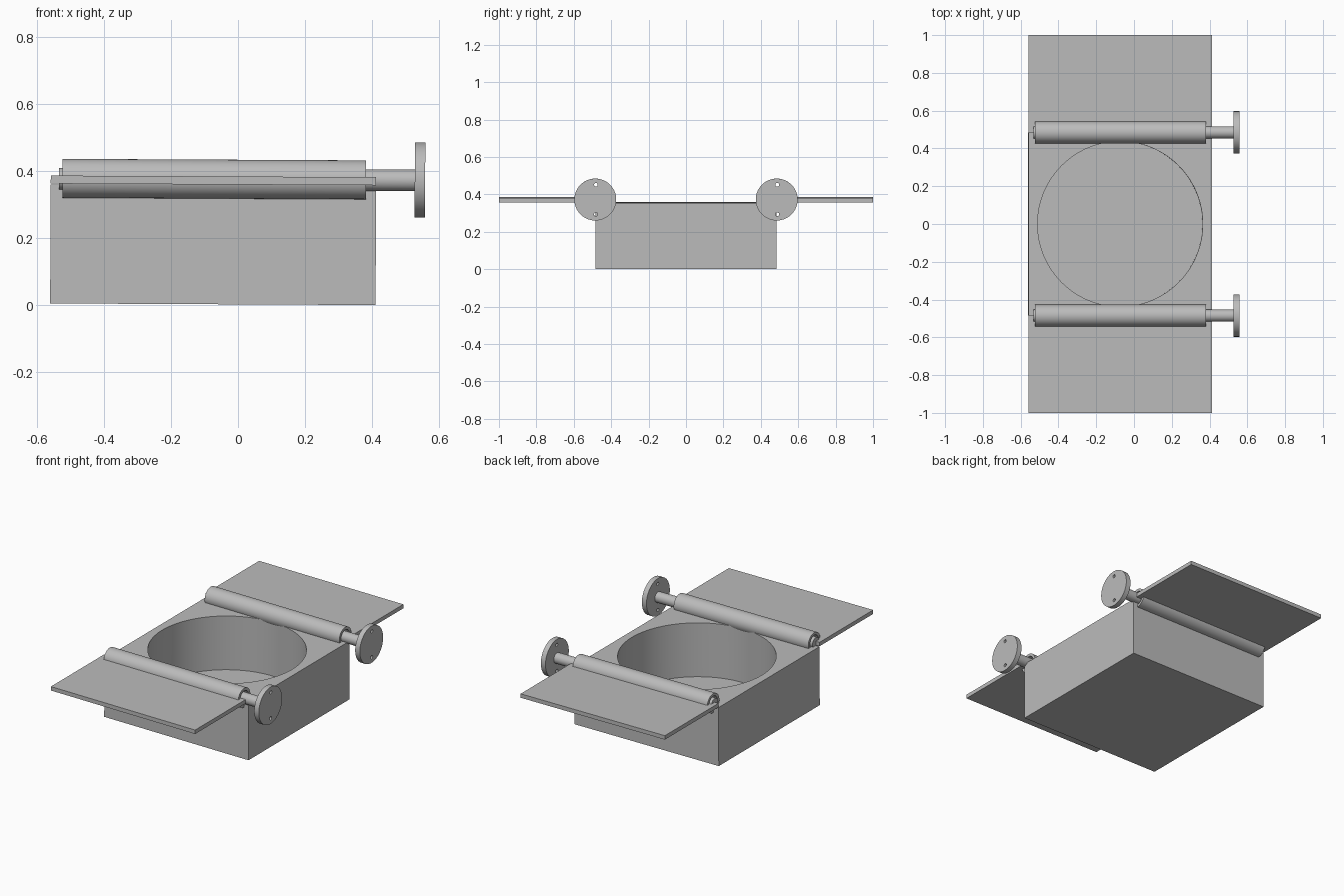
import bpy, math
from mathutils import Matrix

if "Cube" in bpy.data.objects:
    bpy.data.objects.remove(bpy.data.objects["Cube"])

TILT = Matrix.Rotation(0.005, 4, 'Y')   # whole unit leans very slightly
AXIS_Z = 0.373                          # roller axis height
LEFT, RIGHT = -0.56, 0.41

grey = bpy.data.materials.new("plain grey")
grey.diffuse_color = (0.50, 0.50, 0.50, 1)
grey.use_nodes = True
grey.node_tree.nodes["Principled BSDF"].inputs["Base Color"].default_value = grey.diffuse_color


def finish(ob, name):
    ob.name = name
    ob.data.materials.append(grey)
    return ob


def box(name, x0, x1, y0, y1, z0, z1):
    bpy.ops.mesh.primitive_cube_add(size=1)
    ob = bpy.context.object
    ob.data.transform(Matrix.Translation(((x0 + x1) / 2, (y0 + y1) / 2, (z0 + z1) / 2))
                      @ Matrix.Diagonal((x1 - x0, y1 - y0, z1 - z0, 1)))
    return finish(ob, name)


def cylinder(name, r, a, b, u, v, along='X', sides=64):
    """Cylinder from a to b along X (u=y, v=z) or along Z (u=x, v=y)."""
    bpy.ops.mesh.primitive_cylinder_add(radius=r, depth=b - a, vertices=sides)
    ob = bpy.context.object
    mid = (a + b) / 2
    if along == 'X':
        m = Matrix.Translation((mid, u, v)) @ Matrix.Rotation(math.pi / 2, 4, 'Y')
    else:
        m = Matrix.Translation((u, v, mid))
    ob.data.transform(m)
    return finish(ob, name)


def cut(ob, cutter):
    mod = ob.modifiers.new("cut", 'BOOLEAN')
    mod.operation = 'DIFFERENCE'
    mod.solver = 'EXACT'
    mod.object = cutter
    bpy.context.view_layer.objects.active = ob
    bpy.ops.object.modifier_apply(modifier=mod.name)
    bpy.data.objects.remove(cutter)


# Block with a round blind pocket
parts = []
block = box("block", LEFT, RIGHT, -0.485, 0.485, 0.002, 0.357)
cut(block, cylinder("pocket_cutter", 0.437, 0.03, 0.5, -0.075, 0, 'Z', 96))
parts.append(block)

for side, s in (("front", -1), ("back", 1)):
    yc = s * 0.485
    # Flat wing plate reaching out from the roller
    y0, y1 = sorted((yc, s * 1.0))
    parts.append(box(side + "_wing", LEFT, RIGHT, y0, y1, 0.359, 0.383))
    # Hollow roller sleeve
    sleeve = cylinder(side + "_sleeve", 0.058, -0.525, 0.38, yc, AXIS_Z + 0.002)
    cut(sleeve, cylinder("bore", 0.042, -0.6, 0.6, yc, AXIS_Z + 0.002))
    parts.append(sleeve)
    # Shaft through the sleeve
    parts.append(cylinder(side + "_shaft", 0.032, -0.535, 0.53, yc, AXIS_Z + 0.001))
    # End disc with two small holes
    disc = cylinder(side + "_disc", 0.112, 0.525, 0.556, yc, AXIS_Z + 0.002)
    for dz in (-0.079, 0.079):
        cut(disc, cylinder("hole", 0.01, 0.45, 0.65, yc + 0.003, AXIS_Z + 0.002 + dz, 'X', 20))
    parts.append(disc)

# Lean everything and smooth the round surfaces
for ob in parts:
    ob.data.transform(TILT)
    bpy.ops.object.select_all(action='DESELECT')
    ob.select_set(True)
    bpy.context.view_layer.objects.active = ob
    bpy.ops.object.shade_smooth_by_angle(angle=math.radians(30))
